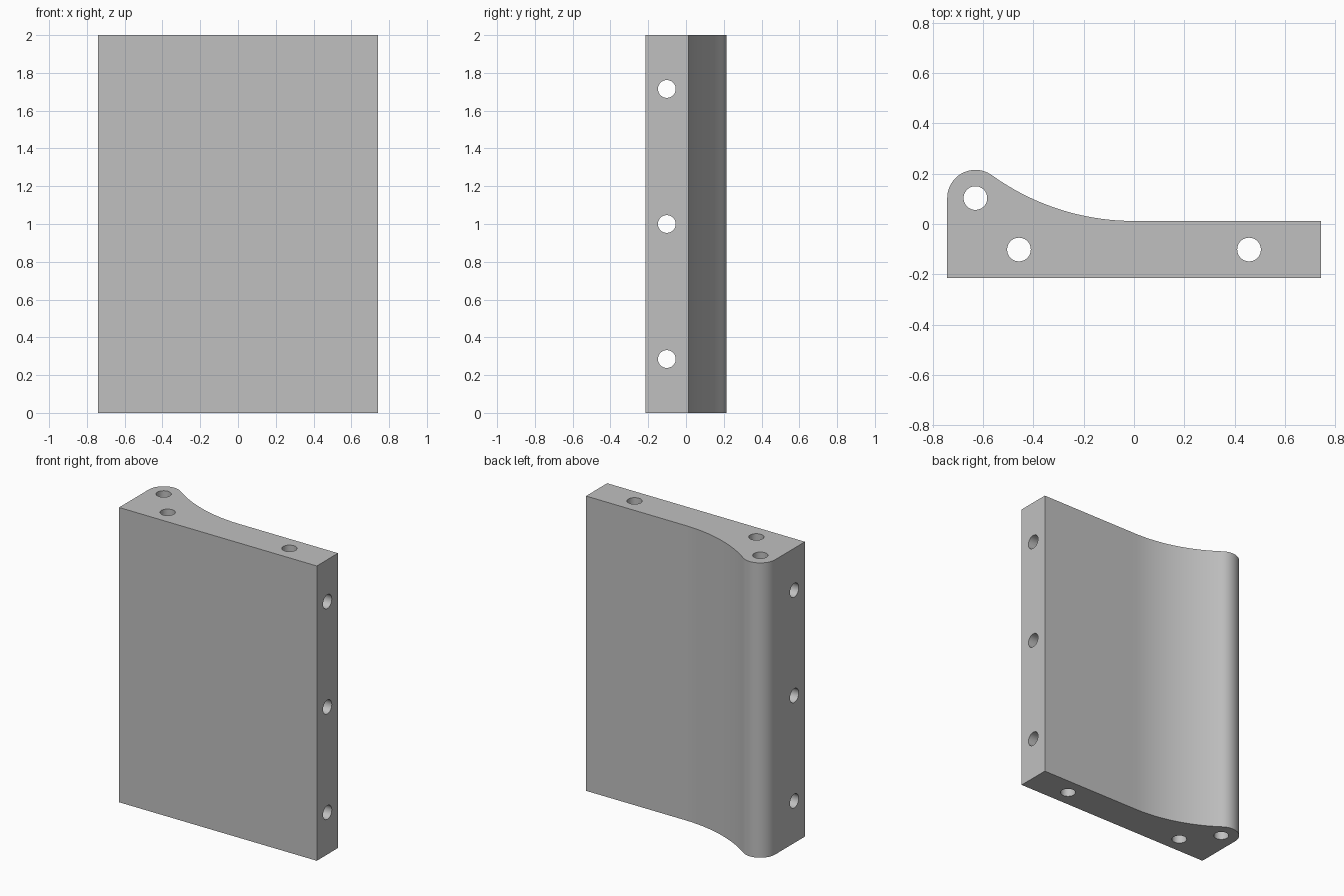
import bpy, bmesh, math
from mathutils import Matrix, Vector

cube = bpy.data.objects.get("Cube")
if cube:
    bpy.data.objects.remove(cube, do_unlink=True)

HEIGHT = 2.0
HALF_X, FRONT_Y, BACK_Y = 0.742, -0.215, 0.012
BOSS = Vector((-0.63, 0.103))
BOSS_R = HALF_X + BOSS.x
HOLE_R = 0.047
HOLE_Y = (FRONT_Y + BACK_Y) / 2

grey = bpy.data.materials.new("plain grey")
grey.use_nodes = True
colour = (0.53, 0.53, 0.53, 1)
grey.diffuse_color = colour
grey.node_tree.nodes["Principled BSDF"].inputs["Base Color"].default_value = colour


def arc(centre, radius, start, end, steps):
    angles = [start + (end - start) * i / steps for i in range(steps + 1)]
    return [(centre.x + radius * math.cos(a), centre.y + radius * math.sin(a)) for a in angles]


def finish(bm, name):
    bmesh.ops.recalc_face_normals(bm, faces=bm.faces)
    mesh = bpy.data.meshes.new(name)
    bm.to_mesh(mesh)
    bm.free()
    mesh.materials.append(grey)
    obj = bpy.data.objects.new(name, mesh)
    bpy.context.collection.objects.link(obj)
    return obj


# Fillet radius that is tangent to both the flat back and the round boss
rise = BOSS.y - BACK_Y
fillet_r = (BOSS.x ** 2 + rise ** 2 - BOSS_R ** 2) / (2 * (BOSS_R + rise))
fillet = Vector((0, BACK_Y + fillet_r))
to_fillet = fillet - BOSS
tangent = math.atan2(to_fillet.y, to_fillet.x)

# Plan outline: flat plate, concave sweep, round boss
outline = [(-HALF_X, FRONT_Y), (HALF_X, FRONT_Y), (HALF_X, BACK_Y)]
outline += arc(fillet, fillet_r, -math.pi / 2, tangent - math.pi, 24)
outline += arc(BOSS, BOSS_R, tangent, math.pi, 24)[1:]

# Extruded leaf body
bm = bmesh.new()
base = bm.faces.new([bm.verts.new((x, y, 0)) for x, y in outline])
top = bmesh.ops.extrude_face_region(bm, geom=[base])
bmesh.ops.translate(bm, vec=(0, 0, HEIGHT),
                    verts=[v for v in top["geom"] if isinstance(v, bmesh.types.BMVert)])
body = finish(bm, "hinge_leaf")


# Drill cutters for the through holes
def drill(name, location, along_x=False):
    bm = bmesh.new()
    turn = Matrix.Rotation(math.pi / 2, 4, "Y") if along_x else Matrix()
    bmesh.ops.create_cone(bm, cap_ends=True, segments=48, radius1=HOLE_R, radius2=HOLE_R,
                          depth=HEIGHT * 1.2, matrix=Matrix.Translation(location) @ turn)
    cutter = finish(bm, name)
    cutter.hide_render = True
    cut = body.modifiers.new(name, "BOOLEAN")
    cut.operation, cut.solver, cut.object = "DIFFERENCE", "EXACT", cutter
    return cutter


cutters = [drill("pin_hole", (BOSS.x, BOSS.y, HEIGHT / 2))]
for side in (-1, 1):
    cutters.append(drill("vertical_hole", (side * 0.457, HOLE_Y, HEIGHT / 2)))
for step in (-1, 0, 1):
    cutters.append(drill("cross_hole", (0, HOLE_Y, HEIGHT / 2 + step * 0.715), True))

# Apply the cuts, drop the cutters and shade
bpy.ops.object.select_all(action="DESELECT")
body.select_set(True)
bpy.context.view_layer.objects.active = body
for modifier in list(body.modifiers):
    bpy.ops.object.modifier_apply(modifier=modifier.name)
for cutter in cutters:
    bpy.data.objects.remove(cutter, do_unlink=True)
bpy.ops.object.shade_smooth_by_angle(angle=math.radians(30))
